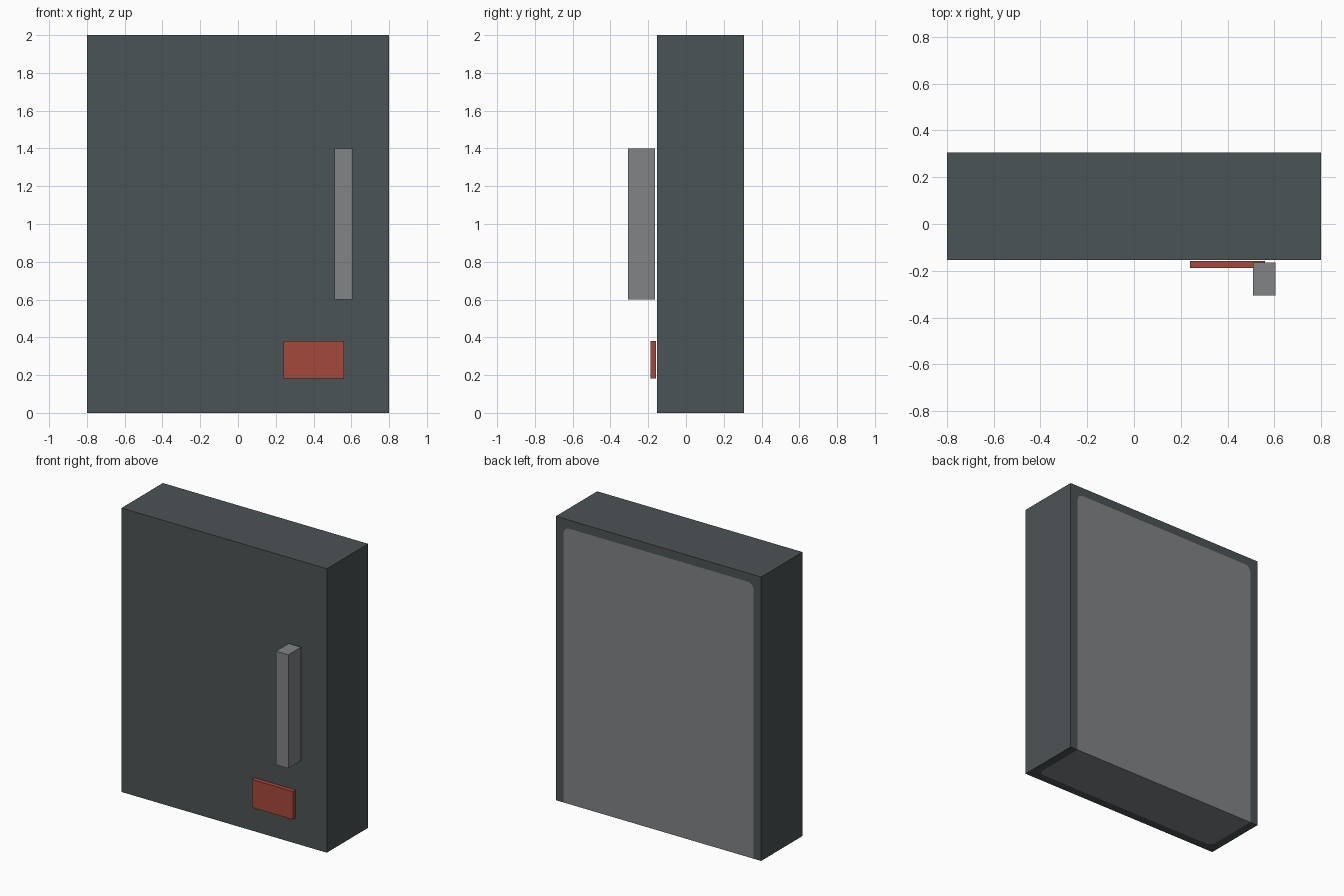
import bpy, bmesh, math

if "Cube" in bpy.data.objects:
    bpy.data.objects.remove(bpy.data.objects["Cube"])


def srgb(r, g, b):
    def lin(c):
        c /= 255
        return c / 12.92 if c <= 0.04045 else ((c + 0.055) / 1.055) ** 2.4
    return (lin(r), lin(g), lin(b), 1)


def material(name, rgb):
    m = bpy.data.materials.new(name)
    m.diffuse_color = srgb(*rgb)
    m.use_nodes = True
    m.node_tree.nodes["Principled BSDF"].inputs["Base Color"].default_value = m.diffuse_color
    return m


slate = material("dark_slate", (75, 83, 85))
grey = material("mid_grey", (129, 131, 133))
red = material("brick_red", (165, 72, 60))


def finish(name, bm, mats):
    bmesh.ops.remove_doubles(bm, verts=bm.verts, dist=1e-5)
    bmesh.ops.recalc_face_normals(bm, faces=bm.faces)
    me = bpy.data.meshes.new(name)
    bm.to_mesh(me)
    bm.free()
    for m in mats:
        me.materials.append(m)
    ob = bpy.data.objects.new(name, me)
    bpy.context.collection.objects.link(ob)


def box(name, lo, hi, mat):
    bm = bmesh.new()
    bmesh.ops.create_cube(bm, size=1)
    for v in bm.verts:
        v.co = [a + (b - a) * (c + 0.5) for a, b, c in zip(lo, hi, v.co)]
    finish(name, bm, [mat])


W, H = 0.8, 2.0              # half width, height
FRONT, BACK = -0.154, 0.306  # door depth
INSET, RADIUS = 0.06, 0.045  # liner border and corner


def liner_outline(length):
    """Panel outline that starts and ends on the shared lower back edge."""
    a, top = W - INSET, length - INSET
    arc = [(a - RADIUS + RADIUS * math.cos(t), top - RADIUS + RADIUS * math.sin(t))
           for t in [math.radians(15 * i) for i in range(7)]]
    right = [(a, 0)] + arc
    return right + [(-x, d) for x, d in reversed(right)]


# door slab: back and bottom carry a flush grey liner inside a slate border
bm = bmesh.new()


def add_face(points, index=0):
    f = bm.faces.new([bm.verts.new(p) for p in points])
    f.material_index = index


for length, place in ((H, lambda x, d: (x, BACK, d)),
                      (BACK - FRONT, lambda x, d: (x, BACK - d, 0))):
    panel = liner_outline(length)
    border = [(-W, 0), (-W, length), (W, length), (W, 0)] + panel
    add_face([place(*p) for p in panel], 1)
    add_face([place(*p) for p in border])
add_face([(-W, FRONT, 0), (W, FRONT, 0), (W, FRONT, H), (-W, FRONT, H)])
add_face([(-W, FRONT, H), (W, FRONT, H), (W, BACK, H), (-W, BACK, H)])
for x in (-W, W):
    add_face([(x, FRONT, 0), (x, BACK, 0), (x, BACK, H), (x, FRONT, H)])
finish("door_slab", bm, [slate, grey])

# upright pull handle and small red plate on the front
box("handle", (0.51, -0.306, 0.6), (0.606, -0.164, 1.4), grey)
box("red_plate", (0.24, -0.189, 0.182), (0.56, -0.159, 0.38), red)
